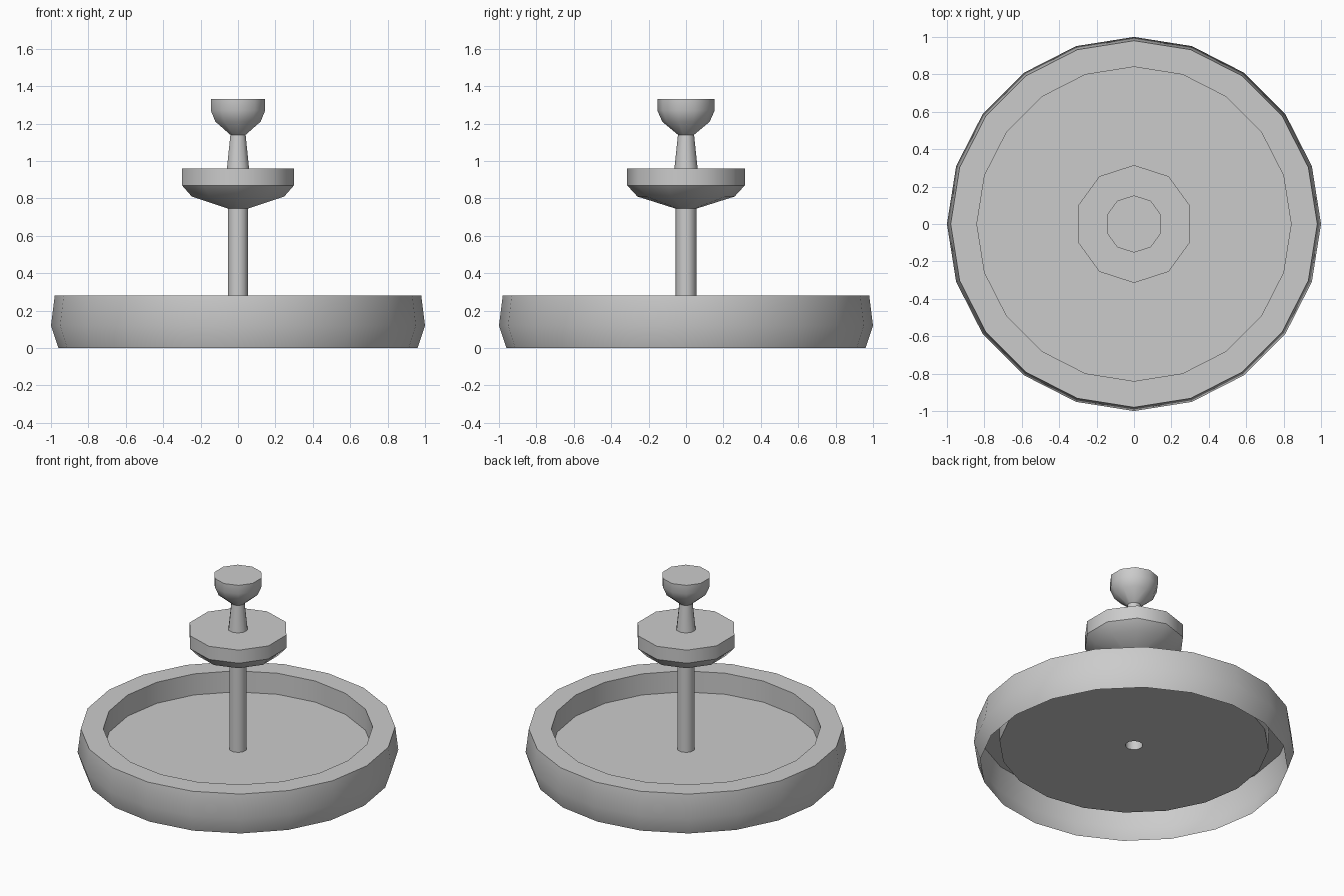
import bpy, bmesh, math

if "Cube" in bpy.data.objects:
    bpy.data.objects.remove(bpy.data.objects["Cube"])


def lathe(bm, profile, sides, start=0.0, cap_top=False):
    """Spin (radius, z) points into rings joined by quads; returns the rings."""
    rings = []
    for r, z in profile:
        rings.append([bm.verts.new((r * math.cos(start + math.tau * i / sides),
                                    r * math.sin(start + math.tau * i / sides), z))
                      for i in range(sides)])
    for a, b in zip(rings, rings[1:]):
        for i in range(sides):
            j = (i + 1) % sides
            bm.faces.new((a[i], a[j], b[j], b[i]))
    if cap_top:
        bm.faces.new(rings[-1])
    return rings


def finish(bm, name):
    mesh = bpy.data.meshes.new(name)
    bm.to_mesh(mesh)
    bm.free()
    ob = bpy.data.objects.new(name, mesh)
    bpy.context.collection.objects.link(ob)
    bpy.ops.object.select_all(action='DESELECT')
    ob.select_set(True)
    bpy.context.view_layer.objects.active = ob
    bpy.ops.object.shade_smooth_by_angle(angle=math.radians(40))
    return ob


FLOOR_Z = 0.135
COLUMN_R = 0.055

# Basin wall: open underneath, outer side, flat rim, inner side
bm = bmesh.new()
lathe(bm, [(0.96, 0), (1.0, 0.12), (0.98, 0.28), (0.84, 0.28), (0.84, FLOOR_Z)], 20)
finish(bm, "basin_wall")

# Basin floor: flat disc with a hole under the hollow column
bm = bmesh.new()
outer = lathe(bm, [(0.84, FLOOR_Z)], 20)[0]
inner = lathe(bm, [(COLUMN_R, FLOOR_Z)], 10, math.pi / 2)[0]
edges = [bm.edges.new((ring[i - 1], ring[i])) for ring in (outer, inner)
         for i in range(len(ring))]
bmesh.ops.bridge_loops(bm, edges=edges)
bm.normal_update()
bmesh.ops.reverse_faces(bm, faces=[f for f in bm.faces if f.normal.z < 0])
finish(bm, "basin_floor")

# Column and lower bowl
bm = bmesh.new()
lathe(bm, [(COLUMN_R, FLOOR_Z), (COLUMN_R, 0.745), (0.26, 0.81),
           (0.315, 0.87), (0.315, 0.96), (0.062, 0.96)], 10, math.pi / 2)
finish(bm, "column_and_lower_bowl")

# Tapered stem and upper bowl
bm = bmesh.new()
lathe(bm, [(0.062, 0.96), (0.043, 1.14), (0.127, 1.21),
           (0.153, 1.27), (0.153, 1.33)], 10, math.pi / 2, cap_top=True)
finish(bm, "stem_and_upper_bowl")
